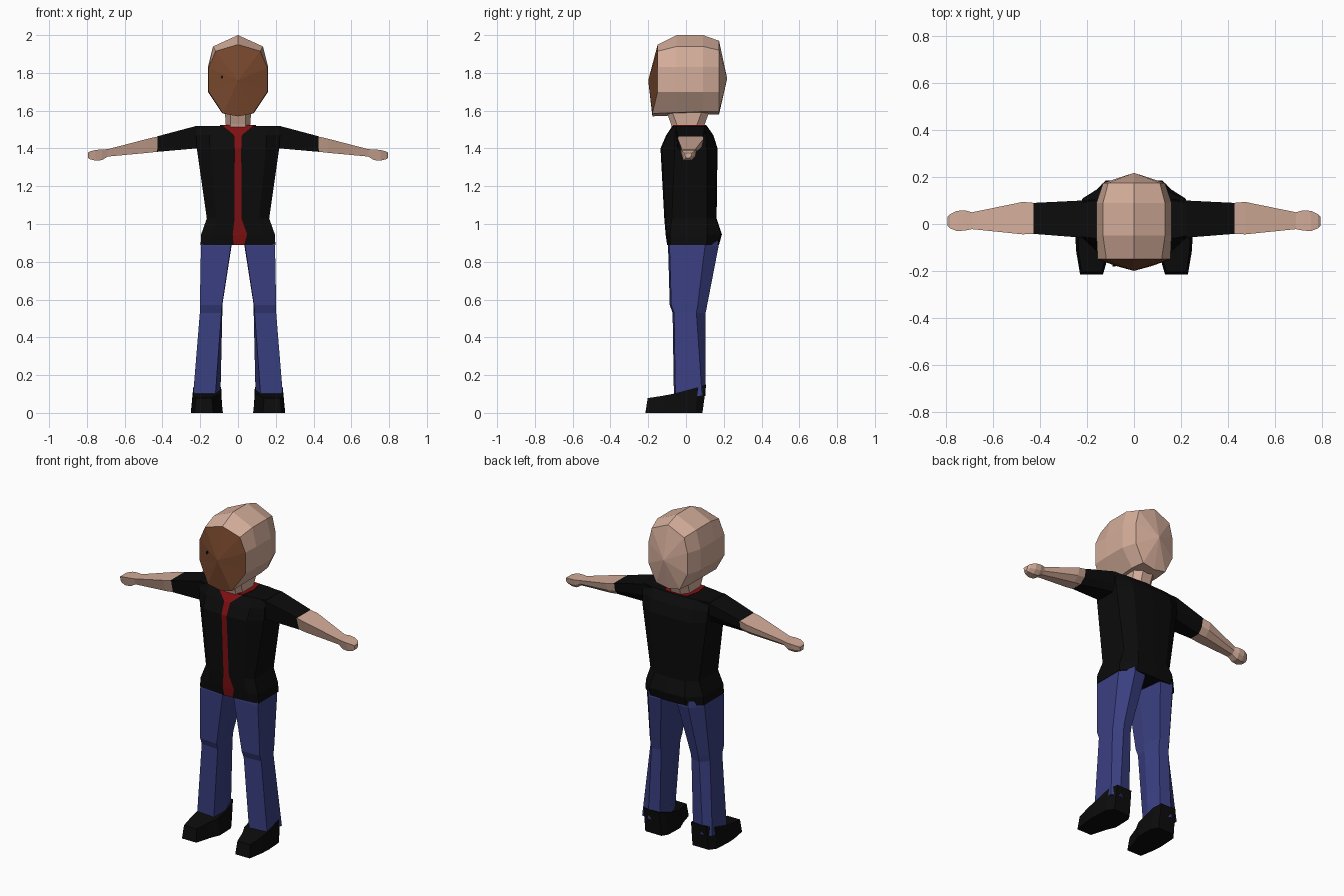
import bpy, bmesh

if "Cube" in bpy.data.objects:
    bpy.data.objects.remove(bpy.data.objects["Cube"])


def material(name, rgb):
    m = bpy.data.materials.new(name)
    m.diffuse_color = (*rgb, 1)
    m.use_nodes = True
    m.node_tree.nodes["Principled BSDF"].inputs["Base Color"].default_value = m.diffuse_color
    return m


SKIN = material("skin", (0.66, 0.42, 0.325))
BROWN = material("face brown", (0.18, 0.062, 0.025))
BLACK = material("black cloth", (0.0035, 0.0035, 0.0035))
BLUE = material("denim blue", (0.042, 0.05, 0.22))
RED = material("red trim", (0.22, 0.005, 0.006))


def loft(name, rings, mats, rule=None, mirror=False, tips=(None, None)):
    """Skin a row of equal-length rings; close each end flat or to a tip point."""
    bm = bmesh.new()
    vs = [[bm.verts.new(p) for p in r] for r in rings]
    n = len(rings[0])
    for a, b in zip(vs, vs[1:]):
        for i in range(n):
            j = (i + 1) % n
            bm.faces.new((a[i], a[j], b[j], b[i]))
    for ring, tip in ((vs[0], tips[0]), (vs[-1], tips[1])):
        if tip is None:
            bm.faces.new(ring)
        else:
            c = bm.verts.new(tip)
            for i in range(n):
                bm.faces.new((ring[i], ring[(i + 1) % n], c))
    bmesh.ops.recalc_face_normals(bm, faces=bm.faces[:])
    if rule:
        for f in bm.faces:
            f.material_index = rule(f)
    me = bpy.data.meshes.new(name)
    bm.to_mesh(me)
    bm.free()
    for m in mats:
        me.materials.append(m)
    ob = bpy.data.objects.new(name, me)
    bpy.context.collection.objects.link(ob)
    if mirror:
        mod = ob.modifiers.new("mirror", 'MIRROR')
        mod.use_mirror_merge = False
    return ob


def both_sides(half):
    """Complete a ring whose first and last points lie on the centre line."""
    return half + [(-x, y, z) for x, y, z in half[-2:0:-1]]


# Head: ten-sided rings from face to back of skull
def head_ring(y, top, cx, cz, side, jaw, bottom, chin_y=None):
    cy = y if chin_y is None else chin_y
    return both_sides([(0, y, top), (cx, y, cz), (side, y, 1.83), (side, y, 1.70),
                       (jaw, cy, bottom + 0.015), (0, cy, bottom)])


loft("head", [
    head_ring(-0.15, 1.95, 0.118, 1.915, 0.155, 0.08, 1.57, -0.178),
    head_ring(-0.05, 2.0, 0.132, 1.94, 0.16, 0.085, 1.575),
    head_ring(0.09, 2.0, 0.132, 1.94, 0.16, 0.09, 1.58),
    head_ring(0.175, 1.97, 0.11, 1.92, 0.132, 0.08, 1.58),
], [SKIN, BROWN], lambda f: int(f.calc_center_median().y < -0.152
                                and f.normal.y < -0.5),
    tips=((0, -0.2, 1.76), (0, 0.218, 1.77)))

# Small dark eye mark
loft("eye_mark", [[(-0.085 + dx, y, 1.778 + dz) for dx, dz in
                   ((-0.006, 0), (0, 0.01), (0.006, 0), (0, -0.01))]
                  for y in (-0.182, -0.174)], [BLACK])

# Neck, widening up to the skull
loft("neck", [[(-w, f + 0.03, z), (-w * 0.6, f, z), (w * 0.6, f, z), (w, f + 0.03, z),
               (w, b - 0.04, z), (w * 0.5, b, z), (-w * 0.5, b, z), (-w, b - 0.04, z)]
              for z, w, f, b in ((1.49, 0.062, -0.07, 0.09), (1.53, 0.065, -0.08, 0.10),
                                 (1.60, 0.07, -0.105, 0.125))], [SKIN])


# Shirt: the narrow front column carries the red stripe and collar opening
def shirt_ring(z, w, f, b, sf, sb, stripe, shift=0.0):
    half = [(w * 0.68, f + 0.008), (w, sf), (w, sb), (w * 0.62, b - 0.005)]
    pts = [(stripe + shift, f)] + half + [(0, b)]
    pts += [(-x, y) for x, y in half[::-1]] + [(-stripe + shift, f)]
    return [(x, y, z) for x, y in pts]


loft("shirt", [
    shirt_ring(0.89, 0.198, -0.10, 0.175, -0.085, 0.11, 0.028, 0.005),
    shirt_ring(0.945, 0.195, -0.108, 0.19, -0.085, 0.11, 0.038, 0.01),
    shirt_ring(1.03, 0.165, -0.115, 0.162, -0.075, 0.11, 0.018),
    shirt_ring(1.40, 0.218, -0.135, 0.167, -0.06, 0.11, 0.017),
    shirt_ring(1.47, 0.222, -0.105, 0.145, -0.06, 0.105, 0.02),
    shirt_ring(1.52, 0.225, -0.072, 0.11, -0.05, 0.09, 0.08),
], [BLACK, RED], lambda f: int(f.normal.y < -0.3 and
                               all(abs(v.co.x) < 0.085 for v in f.verts)))

# Red collar lying around the neck
loft("collar", [[(x, y, z) for x, y in ((-0.082, -0.07), (0.082, -0.07), (0.095, 0.02),
                                        (0.075, 0.10), (0, 0.108), (-0.075, 0.10),
                                        (-0.095, 0.02))]
                for z in (1.516, 1.524)], [RED])


# Arms: trapezoid sections, narrower underneath
def arm_ring(x, z0, z1, y0, y1, pinch=0.25):
    d = (y1 - y0) * pinch
    return [(x, y0, z1), (x, y1, z1), (x, y1 - d * 0.3, z0 + (z1 - z0) * 0.4),
            (x, y1 - d * 1.3, z0), (x, y0 + d * 0.7, z0)]


loft("sleeve", [
    arm_ring(0.16, 1.39, 1.515, -0.06, 0.105, 0.1),
    arm_ring(0.225, 1.40, 1.518, -0.058, 0.10, 0.12),
    arm_ring(0.428, 1.382, 1.464, -0.042, 0.09),
], [BLACK], mirror=True)

loft("forearm_and_hand", [
    arm_ring(0.425, 1.383, 1.463, -0.042, 0.09),
    arm_ring(0.475, 1.377, 1.452, -0.044, 0.094),
    arm_ring(0.69, 1.357, 1.396, -0.022, 0.05),
    arm_ring(0.72, 1.338, 1.395, -0.028, 0.058),
    arm_ring(0.755, 1.336, 1.392, -0.03, 0.056),
    arm_ring(0.785, 1.343, 1.384, -0.018, 0.042),
    arm_ring(0.795, 1.35, 1.376, -0.008, 0.03),
], [SKIN], mirror=True)


# Trouser legs: bevelled towards the inside and the back
def leg_ring(z, xf, xi, xo, f, mid, b):
    xm = (xi + xo) / 2
    return [(xf, f, z), (xo, f + 0.008, z), (xo, mid, z),
            (xm + 0.02, b, z), (xi + 0.02, b - 0.01, z), (xi, (f + mid) / 2, z)]


loft("trouser_leg", [
    leg_ring(0.93, 0.035, 0.03, 0.192, -0.09, 0.10, 0.165),
    leg_ring(0.88, 0.038, 0.035, 0.196, -0.095, 0.10, 0.172),
    leg_ring(0.57, 0.085, 0.083, 0.202, -0.086, 0.062, 0.112),
    leg_ring(0.53, 0.088, 0.083, 0.202, -0.071, 0.055, 0.104),
    leg_ring(0.09, 0.12, 0.093, 0.238, -0.064, 0.085, 0.102),
], [BLUE], mirror=True)


# Shoes: sections from toe to heel, wider at the sole
def shoe_ring(y_sole, y_top, x0, x1, h, inset):
    return [(x0, y_sole, 0), (x1, y_sole, 0), (x1 - inset, y_top, h), (x0 + inset, y_top, h)]


loft("shoe", [
    shoe_ring(-0.215, -0.203, 0.132, 0.230, 0.078, 0.006),
    shoe_ring(-0.12, -0.12, 0.105, 0.246, 0.091, 0.01),
    shoe_ring(-0.06, -0.068, 0.08, 0.25, 0.101, 0.011),
    shoe_ring(0.05, 0.06, 0.083, 0.243, 0.135, 0.006),
    shoe_ring(0.087, 0.107, 0.105, 0.215, 0.15, 0.004),
], [BLACK], mirror=True)
